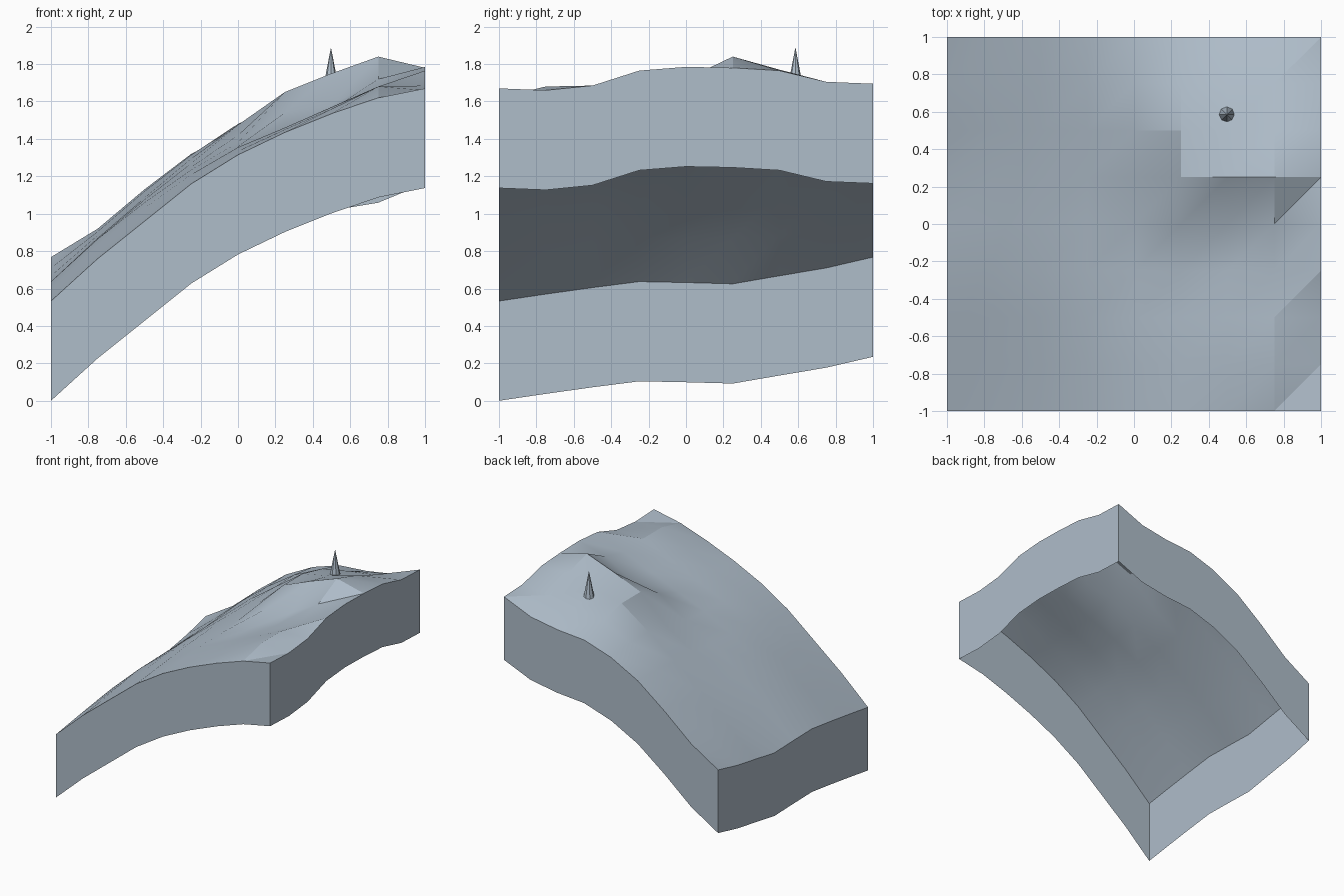
import bpy
import bmesh
import math

cube = bpy.data.objects.get("Cube")
if cube:
    bpy.data.objects.remove(cube, do_unlink=True)

# One flat stone colour
stone = bpy.data.materials.new("blue_grey_stone")
stone.use_nodes = True
colour = (0.43, 0.51, 0.59, 1)
stone.diffuse_color = colour
stone.node_tree.nodes["Principled BSDF"].inputs["Base Color"].default_value = colour

# Ground heights: rows run front to back, columns run low side to high side
HEIGHTS = [
    [.533, .76, .96, 1.16, 1.315, 1.435, 1.535, 1.62, 1.67],
    [.57, .79, .99, 1.185, 1.335, 1.45, 1.56, 1.68, 1.66],
    [.605, .83, 1.03, 1.21, 1.355, 1.46, 1.57, 1.68, 1.685],
    [.637, .865, 1.06, 1.235, 1.36, 1.46, 1.555, 1.66, 1.765],
    [.632, .87, 1.075, 1.25, 1.38, 1.54, 1.58, 1.72, 1.785],
    [.625, .87, 1.085, 1.27, 1.42, 1.65, 1.75, 1.84, 1.78],
    [.668, .885, 1.1, 1.295, 1.475, 1.65, 1.7, 1.77, 1.765],
    [.71, .905, 1.12, 1.315, 1.48, 1.595, 1.645, 1.68, 1.705],
    [.768, .92, 1.13, 1.32, 1.45, 1.53, 1.55, 1.592, 1.695],
]
STEP = 0.25
SKIRT_DEPTH = 0.533


def finish(bm, name):
    """Turn a bmesh into a stone object with smooth shading and sharp creases."""
    mesh = bpy.data.meshes.new(name)
    bm.to_mesh(mesh)
    bm.free()
    mesh.materials.append(stone)
    obj = bpy.data.objects.new(name, mesh)
    bpy.context.collection.objects.link(obj)
    bpy.ops.object.select_all(action='DESELECT')
    obj.select_set(True)
    bpy.context.view_layer.objects.active = obj
    bpy.ops.object.shade_smooth_by_angle(angle=math.radians(20))
    return obj


# Hillside surface, every cell split along the same diagonal
bm = bmesh.new()
grid = [[bm.verts.new((col * STEP - 1, row * STEP - 1, z))
         for col, z in enumerate(line)] for row, line in enumerate(HEIGHTS)]
for near, far in zip(grid, grid[1:]):
    for col in range(len(near) - 1):
        bm.faces.new((near[col], near[col + 1], far[col + 1]))
        bm.faces.new((near[col], far[col + 1], far[col]))

# Skirt hanging from the rim, open underneath
rim = [edge for edge in bm.edges if edge.is_boundary]
hung = bmesh.ops.extrude_edge_only(bm, edges=rim)["geom"]
lower = [item for item in hung if isinstance(item, bmesh.types.BMVert)]
bmesh.ops.translate(bm, verts=lower, vec=(0, 0, -SKIRT_DEPTH))
bmesh.ops.recalc_face_normals(bm, faces=bm.faces)
if grid[4][4].link_faces[0].normal.z < 0:
    bmesh.ops.reverse_faces(bm, faces=bm.faces)
finish(bm, "hillside")

# Small spike standing on the plateau
bm = bmesh.new()
bmesh.ops.create_cone(bm, cap_ends=True, segments=8, radius1=0.05,
                      radius2=0, depth=0.26)
bmesh.ops.translate(bm, verts=bm.verts, vec=(0.497, 0.585, 1.76))
finish(bm, "spike")
